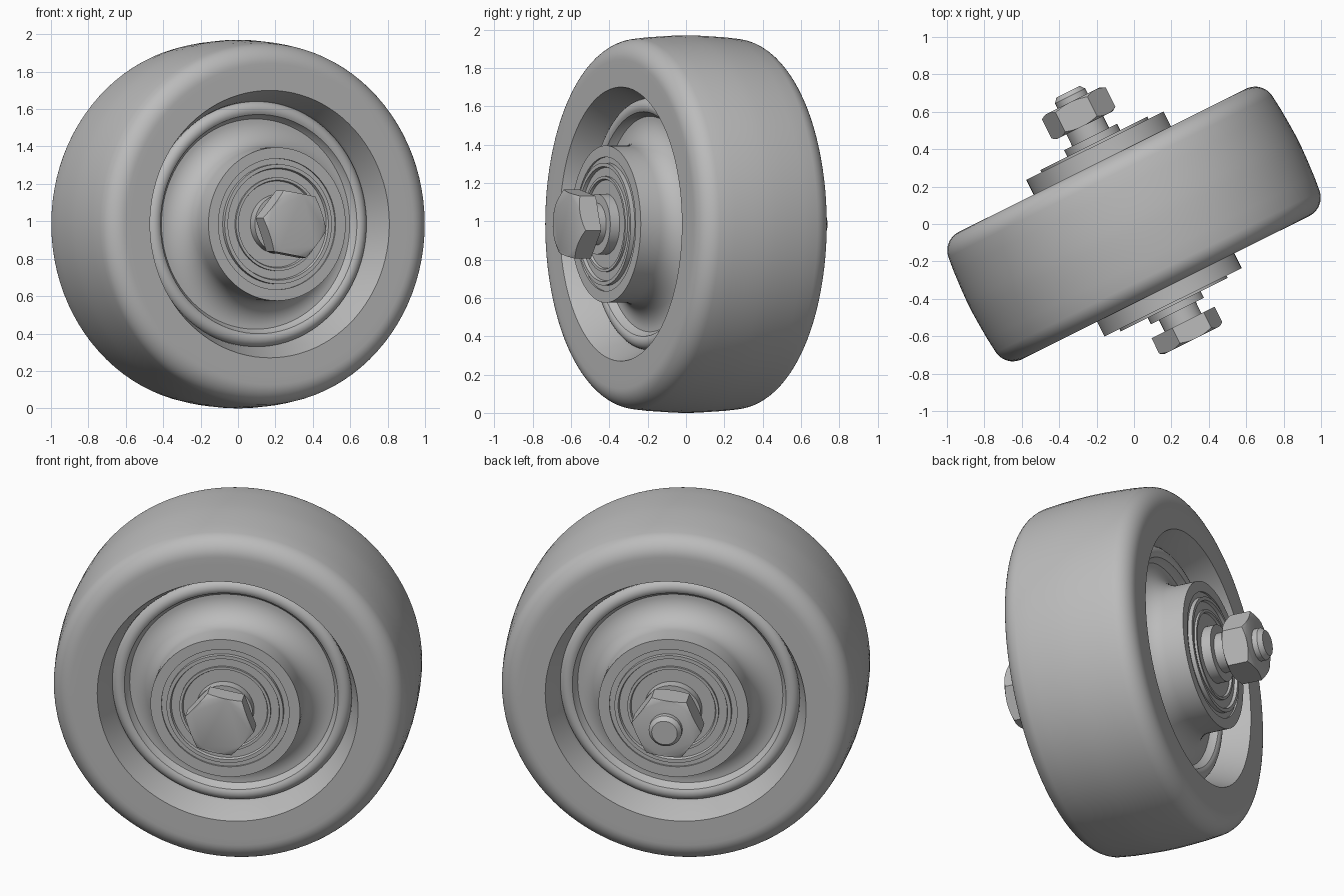
import bpy, bmesh
from math import sin, cos, pi, radians
from mathutils import Matrix

if "Cube" in bpy.data.objects:
    bpy.data.objects.remove(bpy.data.objects["Cube"])

grey = bpy.data.materials.new("plain grey")
grey.use_nodes = True
grey.diffuse_color = (0.5, 0.5, 0.5, 1)
grey.node_tree.nodes["Principled BSDF"].inputs["Base Color"].default_value = grey.diffuse_color

# Local z is the axle; it lies level and is turned towards the front
AXLE = (Matrix.Translation((0, 0, 0.985)) @ Matrix.Rotation(radians(26.5), 4, "Z")
        @ Matrix.Rotation(radians(90), 4, "X"))


def spin(name, ring_at, steps=96, closed=False):
    """Revolve ring_at(angle), a list of (radius, height), about the axle."""
    bm = bmesh.new()
    rings = []
    for i in range(steps):
        a = 2 * pi * i / steps
        rings.append([bm.verts.new((r * cos(a), r * sin(a), h)) for r, h in ring_at(a)])
    count = len(rings[0])
    for i in range(steps):
        p, q = rings[i], rings[(i + 1) % steps]
        for j in range(count if closed else count - 1):
            k = (j + 1) % count
            bm.faces.new((p[j], q[j], q[k], p[k]))
    if not closed:
        bm.faces.new([r[0] for r in rings])
        bm.faces.new([r[-1] for r in rings])
    bmesh.ops.recalc_face_normals(bm, faces=bm.faces)
    mesh = bpy.data.meshes.new(name)
    bm.to_mesh(mesh)
    bm.free()
    mesh.materials.append(grey)
    ob = bpy.data.objects.new(name, mesh)
    bpy.context.collection.objects.link(ob)
    ob.matrix_world = AXLE
    bpy.ops.object.select_all(action="DESELECT")
    ob.select_set(True)
    bpy.context.view_layer.objects.active = ob
    bpy.ops.object.shade_smooth_by_angle(angle=radians(32))


def lathe(name, profile, closed=False):
    spin(name, lambda a: profile, closed=closed)


def mirrored(half):
    """Complete a cross-section with its reflection in the mid plane."""
    return half + [(r, -h) for r, h in reversed(half)]


def arc(r, h, radius, start, end, n=8):
    return [(r + radius * cos(radians(start + (end - start) * i / n)),
             h + radius * sin(radians(start + (end - start) * i / n))) for i in range(n + 1)]


# Crowned tyre with rounded shoulders
tyre = [(0.82, 0.36), (0.82, 0.38)] + arc(0.858, 0.27, 0.11, 90, 8, 10)
tyre += [(0.976, 0.2), (0.982, 0.1), (0.985, 0.03)]
lathe("tyre", mirrored(tyre), closed=True)

# Rim flange with a tapered inner wall
lathe("rim", mirrored([(0.65, 0.2), (0.662, 0.25), (0.715, 0.38), (0.82, 0.38)]), closed=True)

# Dished web with rolled lip, sweeping up into the hub
web = [(0.35, 0.3), (0.35, 0.468), (0.41, 0.468)]
web += arc(0.55, 0.35, 0.14, 180, 275, 12) + [(0.575, 0.226)]
web += arc(0.612, 0.212, 0.045, 125, 0) + [(0.657, 0.19)]
lathe("web_and_hub", mirrored(web), closed=True)

# Stepped bearing and washer on each side
for side, label in ((1, "front"), (-1, "back")):
    bearing = [(0.355, 0.3), (0.355, 0.458), (0.32, 0.458), (0.32, 0.482), (0.3, 0.482),
               (0.295, 0.465), (0.25, 0.465), (0.25, 0.478), (0.235, 0.478),
               (0.23, 0.465), (0.1, 0.465), (0.1, 0.3)]
    lathe(label + "_bearing", [(r, side * h) for r, h in bearing], closed=True)
    collar = [(0.158, 0.45), (0.158, 0.52), (0.11, 0.52), (0.11, 0.61)]
    lathe(label + "_washer", [(r, side * h) for r, h in collar])

# Bolt shank with chamfered tip
lathe("bolt_shank", [(0.09, 0.6), (0.09, -0.765), (0.07, -0.79)])


def hexagon(name, bottom, top, turn, both_ends):
    """Hexagonal prism whose corners are chamfered by a cone."""
    flat = 0.166

    def ring(a):
        r = flat / cos((a - radians(turn)) % (pi / 3) - pi / 6)
        drop = (r - flat) * (0.6 if top > bottom else -0.6)
        low = [(flat, bottom), (r, bottom + drop)] if both_ends else [(r, bottom)]
        return low + [(r, top - drop), (flat * 0.98, top)]
    spin(name, ring, steps=72)


hexagon("bolt_head", 0.588, 0.695, 50, False)
hexagon("bolt_nut", -0.59, -0.735, 5, True)
